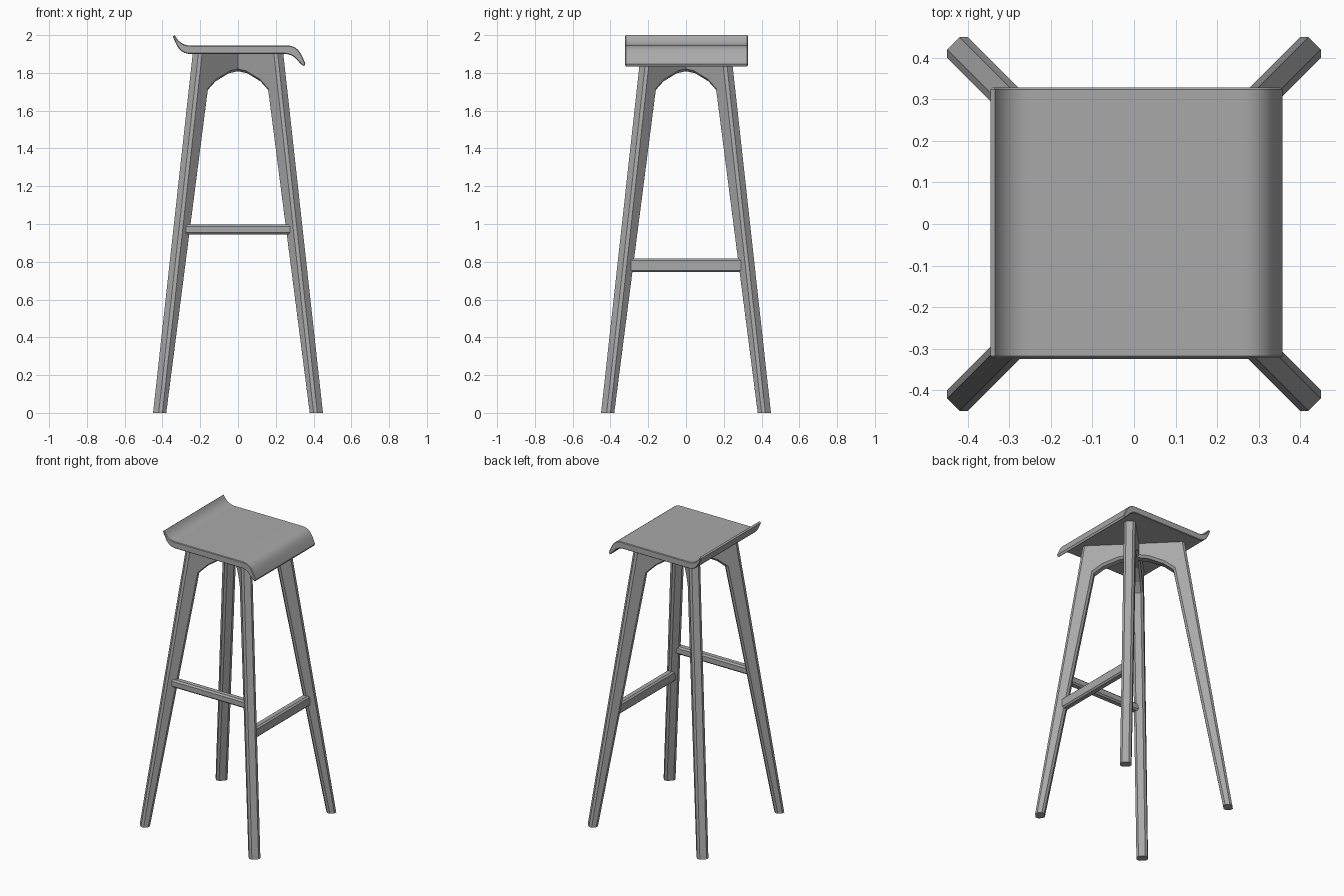
import bpy, bmesh, math
from mathutils import Vector
from mathutils.geometry import interpolate_bezier

if "Cube" in bpy.data.objects:
    bpy.data.objects.remove(bpy.data.objects["Cube"], do_unlink=True)

grey = bpy.data.materials.new("mid_grey")
grey.use_nodes = True
colour = (0.4, 0.4, 0.4, 1)
grey.diffuse_color = colour
grey.node_tree.nodes["Principled BSDF"].inputs["Base Color"].default_value = colour


def extruded(name, profile, depth, chamfer, keep_edge):
    """Extrude an (x, z) profile along y and chamfer the rim edges that pass keep_edge."""
    bm = bmesh.new()
    rim = [bm.verts.new((x, -depth / 2, z)) for x, z in profile]
    face = bm.faces.new(rim)
    grown = bmesh.ops.extrude_face_region(bm, geom=[face])["geom"]
    bmesh.ops.translate(bm, vec=(0, depth, 0),
                        verts=[v for v in grown if isinstance(v, bmesh.types.BMVert)])
    bmesh.ops.recalc_face_normals(bm, faces=bm.faces)
    edges = [e for e in bm.edges
             if abs(e.verts[0].co.y - e.verts[1].co.y) < depth / 2 and keep_edge(e)]
    bmesh.ops.bevel(bm, geom=edges, offset=chamfer, offset_type='OFFSET',
                    segments=1, profile=0.5, affect='EDGES')
    mesh = bpy.data.meshes.new(name)
    bm.to_mesh(mesh)
    bm.free()
    mesh.materials.append(grey)
    obj = bpy.data.objects.new(name, mesh)
    bpy.context.collection.objects.link(obj)
    return obj


# Two crossing diagonal frames, each a pair of tapered legs joined by an arch
SEAT_UNDERSIDE = 1.902
half = [(0.318, SEAT_UNDERSIDE), (0.615, 0), (0.558, 0),
        (0.247, 1.71), (0.19, 1.755), (0.09, 1.798)]
frame = half + [(0, 1.812)] + [(-x, z) for x, z in reversed(half)]


def not_level_end(edge):
    return not any(all(abs(v.co.z - level) < 0.001 for v in edge.verts)
                   for level in (0, SEAT_UNDERSIDE))


for name, angle in (("leg_frame_a", 45), ("leg_frame_b", -45)):
    obj = extruded(name, frame, 0.07, 0.014, not_level_end)
    obj.rotation_euler.z = math.radians(angle)


# Footrest rails, boxes with chamfered long edges
def rail(name, length, depth, low, high, location, turn=0):
    box = [(-length / 2, low), (length / 2, low), (length / 2, high), (-length / 2, high)]
    obj = extruded(name, box, depth, 0.01,
                   lambda e: abs(e.verts[0].co.z - e.verts[1].co.z) < 0.001)
    obj.location = location
    obj.rotation_euler.z = math.radians(turn)


rail("front_rail", 0.57, 0.05, 0.945, 0.998, (0, -0.30, 0))
rail("side_rail", 0.61, 0.05, 0.745, 0.817, (0.315, 0, 0), 90)

# Seat: flat panel with one edge curling up and the other curling down
curls = [
    [(-0.335, 2.0), (-0.315, 1.96), (-0.285, 1.945), (-0.25, 1.945)],
    [(0.26, 1.945), (0.32, 1.945), (0.335, 1.90), (0.357, 1.848)],
    [(0.35, 1.835), (0.318, 1.85), (0.305, 1.90), (0.25, 1.90)],
    [(-0.25, 1.90), (-0.31, 1.90), (-0.325, 1.945), (-0.345, 1.993)],
]
outline = [tuple(p)[:2] for c in curls
           for p in interpolate_bezier(*[Vector((x, z, 0)) for x, z in c], 10)]
seat = extruded("seat", outline, 0.65, 0.004, lambda e: True)
seat.location.y = 0.003
bpy.ops.object.select_all(action='DESELECT')
seat.select_set(True)
bpy.context.view_layer.objects.active = seat
bpy.ops.object.shade_smooth_by_angle(angle=math.radians(30))
